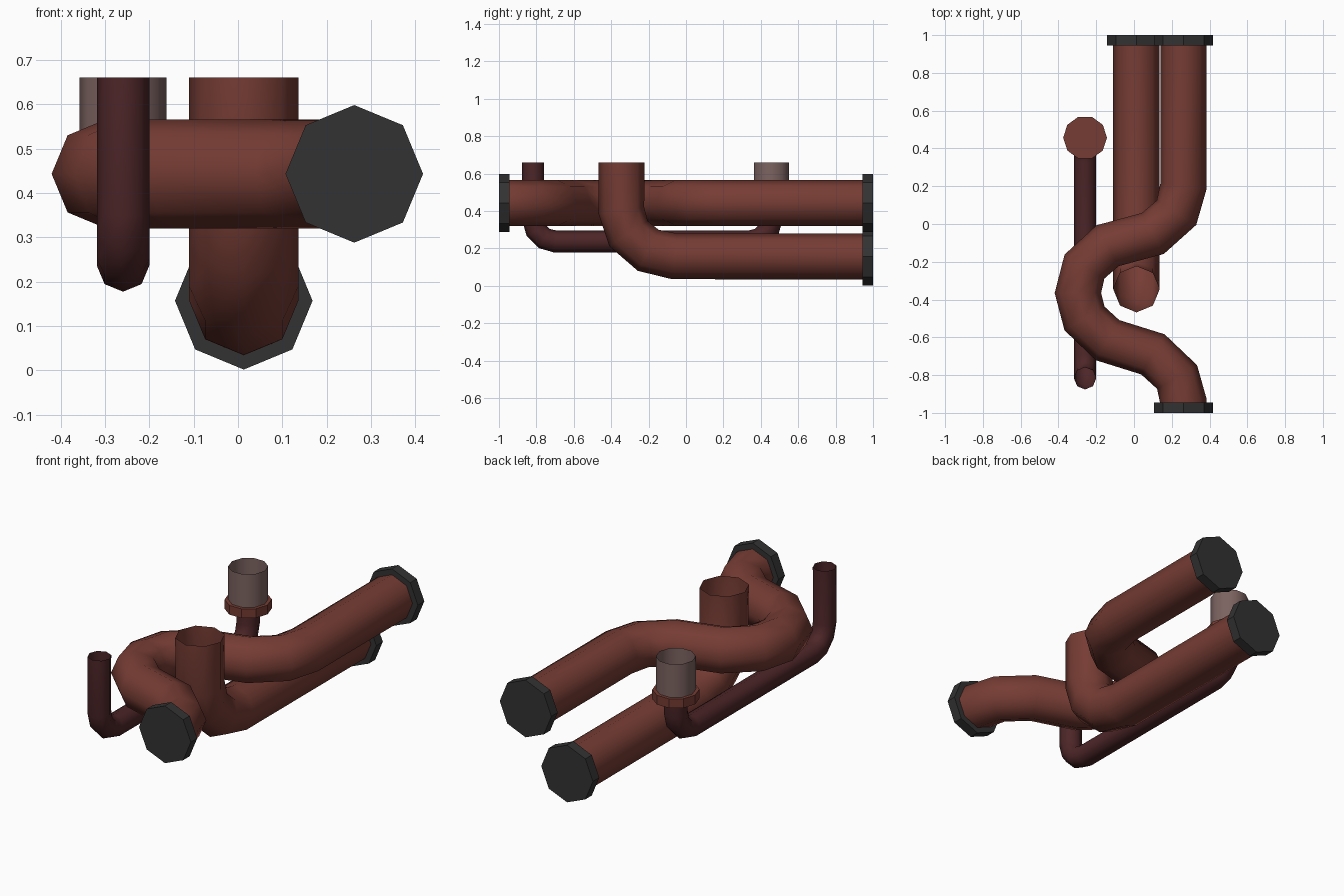
import bpy
import bmesh
from math import sin, cos, pi, radians
from mathutils import Vector

if "Cube" in bpy.data.objects:
    bpy.data.objects.remove(bpy.data.objects["Cube"])


def material(name, rgb):
    m = bpy.data.materials.new(name)
    m.use_nodes = True
    m.diffuse_color = (*rgb, 1)
    m.node_tree.nodes["Principled BSDF"].inputs["Base Color"].default_value = (*rgb, 1)
    return m


RUST = material("rust red", (0.18, 0.045, 0.034))
DARK_RED = material("dark red", (0.075, 0.019, 0.021))
CHARCOAL = material("charcoal", (0.032, 0.032, 0.032))
GREY = material("warm grey", (0.2, 0.125, 0.117))


def tube(name, path, radius, plane_normal, mat, sides=8, capped=False, smooth=True):
    """Sweep a polygon along a planar path."""
    pts = [Vector(p) for p in path]
    n = Vector(plane_normal)
    bm = bmesh.new()
    rings = []
    for i, p in enumerate(pts):
        before = (p - pts[i - 1]).normalized() if i else Vector()
        after = (pts[i + 1] - p).normalized() if i < len(pts) - 1 else Vector()
        side = n.cross((before + after).normalized())
        rings.append([bm.verts.new(p + radius * (cos(a) * side + sin(a) * n))
                      for a in (2 * pi * k / sides for k in range(sides))])
    for lo, hi in zip(rings, rings[1:]):
        for k in range(sides):
            j = (k + 1) % sides
            bm.faces.new((lo[k], lo[j], hi[j], hi[k]))
    if capped:
        bm.faces.new(rings[0][::-1])
        bm.faces.new(rings[-1])
    mesh = bpy.data.meshes.new(name)
    bm.to_mesh(mesh)
    bm.free()
    mesh.materials.append(mat)
    obj = bpy.data.objects.new(name, mesh)
    bpy.context.collection.objects.link(obj)
    if smooth:
        bpy.ops.object.select_all(action="DESELECT")
        obj.select_set(True)
        bpy.context.view_layer.objects.active = obj
        bpy.ops.object.shade_smooth_by_angle(angle=radians(50))
    return obj


def elbow(x, y, z, ry, rz):
    """Quarter bend from horizontal at (y, z) up to vertical."""
    return [(x, y + ry * sin(a), z + rz * (1 - cos(a)))
            for a in (radians(d) for d in (0, 30, 60, 90))]


# Upper winding pipe
AX, AZ = 0.262, 0.443
bend = [(AX, 0.2), (0.225, 0.06), (0.1, -0.05), (-0.14, -0.115), (-0.262, -0.225),
        (-0.297, -0.365), (-0.262, -0.5), (-0.14, -0.615), (0.1, -0.69),
        (0.228, -0.81), (AX, -0.94)]
tube("winding_pipe", [(x, y, AZ) for x, y in [(AX, 0.97)] + bend + [(AX, -0.97)]],
     0.123, (0, 0, 1), RUST)

# Lower pipe turning up into an open end
BX, BZ = 0.013, 0.157
tube("elbow_pipe", [(BX, 0.97, BZ)] + elbow(BX, -0.06, BZ, -0.285, 0.243)
     + [(BX, -0.345, 0.66)], 0.123, (1, 0, 0), RUST)

# End caps
for name, x, z, y in (("winding_back_cap", AX, AZ, 0.945),
                      ("winding_front_cap", AX, AZ, -1),
                      ("elbow_back_cap", BX, BZ, 0.945)):
    tube(name, [(x, y, z), (x, y + 0.055, z)], 0.155, (0, 0, 1), CHARCOAL,
         capped=True, smooth=False)

# Thin pipe with both ends turned up
CX, CZ, CY = -0.259, 0.236, 0.457
tube("thin_pipe", [(CX, -0.817, 0.66)] + elbow(CX, -0.697, CZ, -0.12, 0.12)[::-1]
     + elbow(CX, CY - 0.12, CZ, 0.12, 0.12) + [(CX, CY, 0.45)],
     0.059, (1, 0, 0), DARK_RED)

# Collar and open cup on the thin pipe
tube("cup_collar", [(CX, CY, 0.43), (CX, CY, 0.48)], 0.116, (0, 1, 0), RUST,
     sides=10, capped=True, smooth=False).data.update()
tube("open_cup", [(CX, CY, 0.475), (CX, CY, 0.66)], 0.098, (0, 1, 0), GREY, sides=10)
